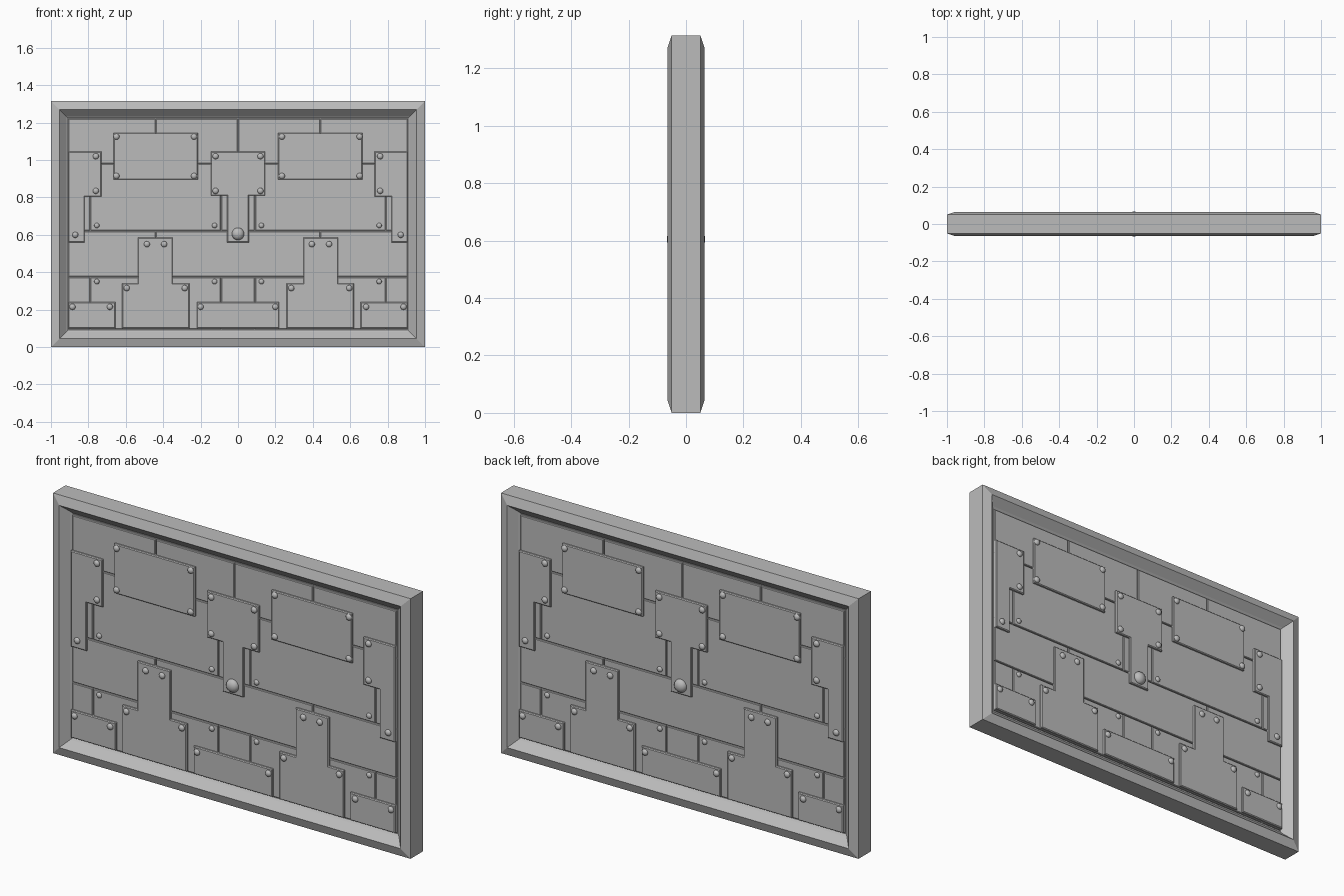
import bpy, bmesh, math
from mathutils import Matrix

cube = bpy.data.objects.get("Cube")
if cube:
    bpy.data.objects.remove(cube, do_unlink=True)

steel = bpy.data.materials.new("grey steel")
steel.use_nodes = True
GREY = (0.5, 0.5, 0.5, 1)
steel.diffuse_color = GREY
steel.node_tree.nodes["Principled BSDF"].inputs["Base Color"].default_value = GREY

HEIGHT = 1.315
PLANK_Y, PLATE_Y = -0.03, -0.042
one_side = []


def finish(bm, name):
    bmesh.ops.recalc_face_normals(bm, faces=bm.faces)
    mesh = bpy.data.meshes.new(name)
    bm.to_mesh(mesh)
    bm.free()
    mesh.materials.append(steel)
    obj = bpy.data.objects.new(name, mesh)
    bpy.context.collection.objects.link(obj)
    return obj


def slab(name, outline, front, back, chamfer):
    """Extrude an x-z outline along y and chamfer its front rim."""
    bm = bmesh.new()
    face = bm.faces.new([bm.verts.new((x, front, z)) for x, z in outline])
    rear = bmesh.ops.extrude_face_region(bm, geom=[face])["geom"]
    for v in rear:
        if isinstance(v, bmesh.types.BMVert):
            v.co.y = back
    rim = [e for e in bm.edges if all(abs(v.co.y - front) < 1e-5 for v in e.verts)]
    bmesh.ops.bevel(bm, geom=rim, offset=chamfer, segments=1, affect='EDGES')
    obj = finish(bm, name)
    one_side.append(obj)
    return obj


def box(x0, x1, z0, z1):
    return [(x0, z0), (x1, z0), (x1, z1), (x0, z1)]


def flip(outline):
    return [(-x, z) for x, z in reversed(outline)]


# Mitred frame: profile of (inset, y) swept round the rectangle
half = [(0.09, -0.02), (0.08, -0.028), (0.045, -0.065), (0, -0.05)]
profile = half + [(d, -y) for d, y in reversed(half)]
bm = bmesh.new()
rings = [[bm.verts.new((x, y, z)) for x, z in box(d - 1, 1 - d, d, HEIGHT - d)]
         for d, y in profile]
for i, ring in enumerate(rings):
    nxt = rings[(i + 1) % len(rings)]
    for j in range(4):
        k = (j + 1) % 4
        bm.faces.new((ring[j], ring[k], nxt[k], nxt[j]))
finish(bm, "frame")

# Core sheet behind the planks
bm = bmesh.new()
bmesh.ops.create_cube(bm, size=1, matrix=Matrix.Translation((0, 0, HEIGHT / 2))
                      @ Matrix.Diagonal((1.84, 0.04, HEIGHT - 0.16, 1)))
finish(bm, "core_sheet")

# Rows of planks: lower z, upper z, seam positions
GAP = 0.002
rows = [
    (0.095, 0.375, (-0.79, -0.09, 0.09, 0.79)),
    (0.375, 0.62, (-0.44, 0.44)),
    (0.62, 0.98, (-0.79, -0.09, 0.09, 0.79)),
    (0.98, 1.222, (-0.44, 0, 0.44)),
]
for z0, z1, seams in rows:
    stops = (-0.908, *seams, 0.908)
    for x0, x1 in zip(stops, stops[1:]):
        slab("plank", box(x0 + GAP, x1 - GAP, z0 + GAP, z1 - GAP),
             PLANK_Y, -0.015, 0.003)

# Raised plates
side_plate = [(-0.907, 0.56), (-0.82, 0.56), (-0.82, 0.805), (-0.73, 0.805),
              (-0.73, 1.045), (-0.907, 1.045)]
step_plate = [(-0.62, 0.1), (-0.26, 0.1), (-0.26, 0.34), (-0.35, 0.34),
              (-0.35, 0.585), (-0.535, 0.585), (-0.535, 0.34), (-0.62, 0.34)]
paired = {
    "upper_plate": box(-0.665, -0.215, 0.895, 1.145),
    "side_plate": side_plate,
    "step_plate": step_plate,
    "corner_plate": box(-0.907, -0.655, 0.1, 0.24),
}
for name, outline in paired.items():
    slab("right_" + name, outline, PLATE_Y, -0.025, 0.004)
    slab("left_" + name, flip(outline), PLATE_Y, -0.025, 0.004)
lock_half = [(0.058, 0.56), (0.058, 0.81), (0.145, 0.81), (0.145, 1.045)]
slab("lock_plate", lock_half + flip(lock_half), PLATE_Y, -0.025, 0.004)
slab("bottom_plate", box(-0.22, 0.22, 0.1, 0.24), PLATE_Y, -0.025, 0.004)


# Domed rivets, mirrored left to right
def rivets(name, spots, y, radius):
    bm = bmesh.new()
    for x, z in spots:
        bmesh.ops.create_uvsphere(bm, u_segments=16, v_segments=10, radius=radius,
                                  matrix=Matrix.Translation((x, y, z))
                                  @ Matrix.Diagonal((1, 0.75, 1, 1)))
    for f in bm.faces:
        f.smooth = True
    one_side.append(finish(bm, name))


def grid(xs, zs):
    return [(s * x, z) for x in xs for z in zs for s in (-1, 1)]


plate_spots = (grid((0.65, 0.235), (1.125, 0.915)) + grid((0.76,), (1.02, 0.835))
               + grid((0.87,), (0.6,)) + grid((0.12,), (1.02, 0.835))
               + grid((0.487, 0.395), (0.55,)) + grid((0.595, 0.285), (0.315,))
               + grid((0.2, 0.685, 0.885), (0.215,)))
rivets("plate_rivets", plate_spots, PLATE_Y, 0.016)
rivets("plank_rivets", grid((0.755, 0.125), (0.65, 0.35)), PLANK_Y, 0.014)
rivets("lock_knob", [(0, 0.605)], PLATE_Y, 0.033)

# Same dressing on the back, turned half round
for obj in one_side:
    twin = obj.copy()
    twin.name = "back_" + obj.name
    twin.rotation_euler.z = math.pi
    bpy.context.collection.objects.link(twin)
